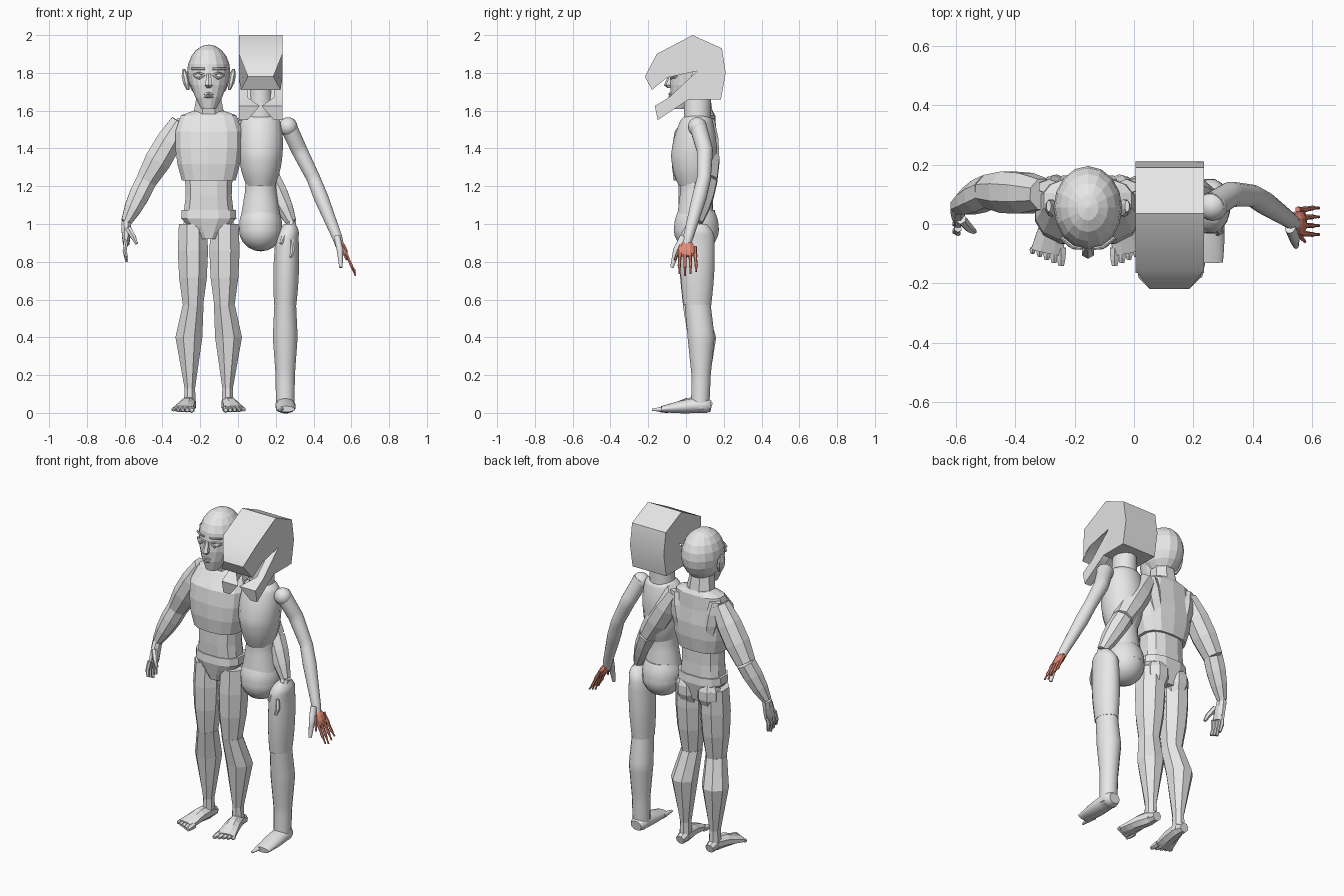
import bpy, bmesh, math
from mathutils import Vector

cube = bpy.data.objects.get("Cube")
if cube:
    bpy.data.objects.remove(cube, do_unlink=True)


def material(name, colour):
    mat = bpy.data.materials.new(name)
    mat.use_nodes = True
    mat.diffuse_color = colour
    mat.node_tree.nodes["Principled BSDF"].inputs["Base Color"].default_value = colour
    return mat


GREY = material("plain grey", (.8, .8, .8, 1))
RED = material("bone red", (.8, .27, .19, 1))
MAN_X, SLIM_X, HELMET_WIDTH = -.155, .12, .115
Y_AXIS, Z_AXIS = Vector((0, 1, 0)), Vector((0, 0, 1))
SIDES = (("left", 1), ("right", -1))


def finish(name, bm, smooth=False, mat=GREY):
    """Turn a bmesh into a named object."""
    bmesh.ops.recalc_face_normals(bm, faces=bm.faces)
    mesh = bpy.data.meshes.new(name)
    bm.to_mesh(mesh)
    bm.free()
    mesh.materials.append(mat)
    if smooth:
        mesh.shade_smooth()
        mesh.set_sharp_from_angle(angle=math.radians(50))
    ob = bpy.data.objects.new(name, mesh)
    bpy.context.collection.objects.link(ob)


def spread(values, count):
    """Give every path point its own radius."""
    return values if isinstance(values, tuple) else (values,) * count


def limb(name, path, wide, deep=None, swell=0, sides=8, ref=Y_AXIS, power=2,
         level=False, smooth=False, mat=GREY, centre=0, side=1):
    """Skin rings along a path; each segment swells in its middle."""
    count = len(path)
    points = [Vector((centre + side * x, y, z)) for x, y, z in path]
    wide = spread(wide, count)
    deep = spread(deep, count) if deep else wide
    steps = 6 if smooth else 3
    rings = []
    for i in range(count - 1):
        for k in range(steps + (i == count - 2)):
            t = k / steps
            bulge = swell * math.sin(math.pi * t)
            rings.append((points[i].lerp(points[i + 1], t),
                          wide[i] + (wide[i + 1] - wide[i]) * t + bulge,
                          deep[i] + (deep[i + 1] - deep[i]) * t + bulge))
    bm = bmesh.new()
    loops = []
    for i, (point, width, depth) in enumerate(rings):
        ahead = rings[min(i + 1, len(rings) - 1)][0]
        behind = rings[max(i - 1, 0)][0]
        direction = -Z_AXIS if level else ahead - behind
        u = ref.cross(direction).normalized()
        v = direction.cross(u).normalized()
        loop = []
        for k in range(sides):
            angle = math.tau * (k + .5) / sides
            p, q = (math.copysign(abs(c) ** (2 / power), c)
                    for c in (math.cos(angle), math.sin(angle)))
            loop.append(bm.verts.new(point + u * p * width + v * q * depth))
        loops.append(loop)
    for low, high in zip(loops, loops[1:]):
        for k in range(sides):
            j = (k + 1) % sides
            bm.faces.new((low[k], low[j], high[j], high[k]))
    bm.faces.new(loops[0])
    bm.faces.new(loops[-1])
    finish(name, bm, smooth, mat)


def man(name, path, wide, **options):
    limb("man_" + name, path, wide, centre=MAN_X, **options)


def man_pair(name, path, wide, **options):
    for label, side in SIDES:
        man(f"{label}_{name}", path, wide, side=side, **options)


def slim(name, path, wide, **options):
    limb("slim_" + name, path, wide, smooth=True, sides=16, **options)


def bone(name, path, wide, **options):
    limb("slim_bone_" + name, path, wide, mat=RED, **options)


def ball(name, centre, scale, smooth=False):
    bm = bmesh.new()
    bmesh.ops.create_uvsphere(bm, u_segments=16, v_segments=10, radius=1)
    bmesh.ops.scale(bm, vec=scale, verts=bm.verts)
    bmesh.ops.translate(bm, vec=centre, verts=bm.verts)
    finish(name, bm, smooth)


def slab(name, profile, inner, side=1):
    """Span a (y, z) side profile across x, narrowing towards the beak tip."""
    bm = bmesh.new()
    far, near = [], []
    for y, z in profile:
        outer = HELMET_WIDTH - max(0, -.17 - y)
        far.append(bm.verts.new((SLIM_X + side * outer, y, z)))
        near.append(bm.verts.new((SLIM_X + side * inner(y, outer), y, z)))
    bm.faces.new(far)
    bm.faces.new(near)
    for k in range(len(profile)):
        j = (k + 1) % len(profile)
        bm.faces.new((far[k], far[j], near[j], near[k]))
    finish(name, bm, True)


# Angular man: head and neck
ball("man_skull", (MAN_X, .055, 1.8), (.115, .14, .15))
man("jaw", [(0, .04, 1.8), (0, -.025, 1.61)], (.11, .04), deep=(.12, .04),
    swell=.012, sides=16, level=True)
man("neck", [(0, .06, 1.7), (0, .08, 1.57)], (.065, .09), deep=.07, level=True)

# Face
man("nose", [(0, -.075, 1.8), (0, -.095, 1.735), (0, -.085, 1.72)],
    (.01, .023, .012), deep=(.012, .022, .012), level=True, sides=6)
for lip, z in (("upper", 1.69), ("lower", 1.675)):
    man(lip + "_lip", [(-.035, -.065, z), (0, -.085, z), (.035, -.065, z)],
        (.004, .008, .004), ref=Z_AXIS, sides=6)
for lid, z in (("brow", 1.822), ("upper_eyelid", 1.8), ("lower_eyelid", 1.77)):
    man_pair(lid, [(.024, -.08, 1.79), (.05, -.08, z), (.08, -.056, 1.79)]
             if "eyelid" in lid else
             [(.02, -.083, z), (.05, -.077, z), (.09, -.045, z)],
             .006, ref=Z_AXIS, sides=6)
for label, side in SIDES:
    ball(f"man_{label}_eye", (MAN_X + side * .052, -.058, 1.785),
         (.023, .023, .016), smooth=True)
man_pair("ear", [(.11, .045, 1.71), (.132, .06, 1.82)], .008, deep=(.012, .02),
         swell=.014, level=True)

# Man's torso, built as overlapping plates
man("shoulders", [(0, .085, 1.6), (0, .08, 1.575), (0, .05, 1.49)],
    (.08, .15, .18), deep=(.055, .075, .11), sides=14, power=2.7, level=True)
man("chest", [(0, .05, 1.49), (0, .045, 1.23)], (.18, .145), deep=.11,
    swell=.014, sides=14, power=2.7, level=True)
man("waist", [(0, .05, 1.27), (0, .05, 1.15), (0, .055, 1.04)],
    (.13, .125, .138), deep=.093, sides=12, power=2.6, level=True)
man("hips", [(0, .055, 1.075), (0, .055, 1.03), (0, .055, .92)],
    (.148, .15, .05), deep=(.1, .105, .08), sides=12, power=2.5, level=True)
man_pair("buttock", [(.07, .1, 1.05), (.07, .1, .89)], .05, deep=.04,
         swell=.026, level=True)
man_pair("shoulder_blade", [(.13, .125, 1.56), (.09, .13, 1.34)], .04, deep=.025,
         swell=.015, level=True, sides=6)

# Man's arms and hands
ELBOW, WRIST = (.33, .11, 1.23), (.437, .06, 1.01)
man_pair("upper_arm", [(.15, .1, 1.54), ELBOW], (.055, .06), swell=.02)
man_pair("forearm", [ELBOW, WRIST], (.059, .03), swell=.011)
man_pair("palm", [WRIST, (.437, .025, .895)], (.027, .018), deep=(.03, .045), swell=.003)
for i in range(4):
    y, tip = .06 - .025 * i, .8 + .012 * abs(i - 1)
    man_pair(f"finger_{i + 1}", [(.437, y, .915), (.445, y - .01, .86),
                                 (.435, y - .018, tip)], (.013, .012, .008), sides=6)
man_pair("thumb", [(.425, .015, .975), (.398, -.015, .93), (.382, -.025, .895)],
         (.018, .015, .009), sides=6)

# Man's legs and feet
HIP, KNEE, CALF = (.084, .06, 1), (.083, .045, .57), (.105, .085, .4)
man_pair("thigh", [HIP, KNEE], (.08, .058), deep=(.09, .066), swell=.016, level=True)
man_pair("calf", [KNEE, CALF, (.1, .08, .13), (.1, .08, .03)],
         (.06, .077, .03, .035), deep=(.067, .081, .04, .045), level=True)
man_pair("foot", [(.1, .135, .03), (.1, .08, .045), (.115, .01, .042), (.137, -.095, .02)],
         (.028, .036, .045, .06), deep=(.027, .044, .04, .018), ref=Z_AXIS)
for i in range(5):
    x, size = .09 + .024 * i, .018 - .002 * i
    man_pair(f"toe_{i + 1}", [(x, -.08, .02), (x, -.14 + .01 * i, .015)],
             (size, size * .6), swell=.003, ref=Z_AXIS, sides=6)

# Slim figure: rounded torso
slim("neck", [(0, .06, 1.72), (0, .06, 1.54)], (.06, .075), deep=.073,
     centre=SLIM_X, level=True)
slim("chest", [(0, .06, 1.58), (0, .055, 1.54), (0, .04, 1.36), (0, .045, 1.2)],
     (.06, .107, .117, .075), deep=(.05, .09, .122, .085), swell=.008,
     centre=SLIM_X, level=True)
slim("waist", [(0, .05, 1.26), (0, .05, 1.17), (0, .05, 1.03)], (.08, .085, .108),
     deep=(.08, .082, .1), centre=SLIM_X, level=True)
slim("hips", [(0, .055, 1.075), (0, .055, .97)], (.095, .115), deep=(.095, .12),
     swell=.008, centre=SLIM_X, level=True)
ball("slim_pelvis", (SLIM_X, .055, .97), (.115, .12, .115), smooth=True)

# Slim figure: single arm with a bony hand
ball("slim_shoulder", (.265, .06, 1.515), (.05, .05, .05), smooth=True)
slim("arm", [(.26, .06, 1.53), (.325, .1, 1.39), (.4, .095, 1.24), (.44, .07, 1.14),
             (.525, .012, .93), (.54, 0, .88)], (.046, .043, .037, .039, .027, .022))
slim("glove_edge", [(.525, -.01, .93), (.54, -.05, .86), (.545, -.075, .77)],
     (.018, .017, .009), deep=(.024, .019, .009))
bone("palm", [(.535, .005, .9), (.575, .008, .83)], (.018, .009), deep=.03, swell=.01)
for i in range(4):
    y, tip = -.032 + .027 * i, .725 + .012 * abs(i - 1)
    bone(f"finger_{i + 1}", [(.55, y, .88), (.575, y, .835), (.6, y * 1.1, .78),
                             (.622, y * 1.1, tip)], (.01, .011, .009, .005),
         swell=-.002, sides=6)
bone("thumb", [(.545, -.025, .89), (.575, -.06, .81)], (.011, .005), sides=6)

# Slim figure: single leg and foot
slim("thigh", [(.275, .06, 1), (.26, .06, .93), (.25, .06, .57)],
     (.03, .062, .06), deep=(.05, .092, .075), swell=.008, level=True)
slim("calf", [(.25, .06, .59), (.25, .08, .4), (.25, .08, .2), (.25, .075, .02)],
     (.058, .067, .052, .05), deep=(.07, .073, .052, .049), level=True)
slim("foot", [(.25, .13, .035), (.25, .08, .042), (.255, -.13, .02)],
     (.035, .052, .045), deep=(.03, .042, .016), swell=.005, ref=Z_AXIS)
slim("pointed_toe", [(.225, -.09, .022), (.222, -.18, .016)], (.024, .007),
     deep=(.018, .006), ref=Z_AXIS)

# Slim figure: broad beaked helmet and split lower jaw
HINGE, THROAT = (.06, 1.81), (.015, 1.66)
slab("slim_helmet", [(.185, 1.66), (.21, 1.8), (.19, 1.93), (.035, 2), (-.155, 1.9),
                     (-.218, 1.78), (-.18, 1.71), (-.1, 1.775), HINGE, THROAT],
     lambda y, outer: -outer)
for label, side in SIDES:
    slab(f"slim_{label}_jaw", [HINGE, (-.09, 1.67), (-.165, 1.625), (-.15, 1.55),
                               (-.03, 1.63), THROAT],
         lambda y, outer: .07 if y > -.16 else .005, side)
